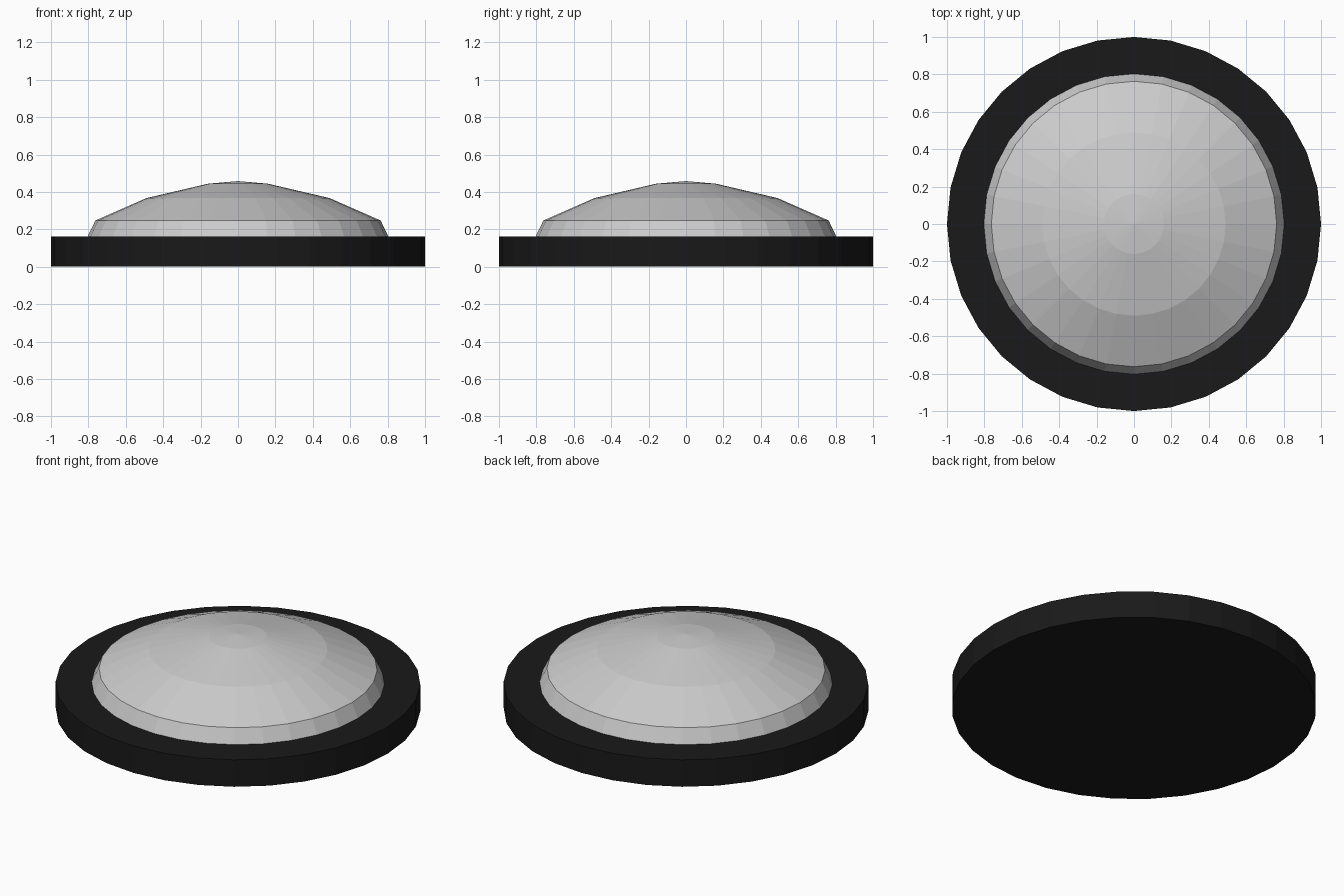
import bpy, bmesh
from math import cos, sin, tau

if "Cube" in bpy.data.objects:
    bpy.data.objects.remove(bpy.data.objects["Cube"])

SIDES = 32


def lathe(name, profile):
    """Revolve (radius, z) points around z; radius 0 makes a single pole vertex."""
    bm = bmesh.new()
    rings = []
    for r, z in profile:
        if r == 0:
            rings.append([bm.verts.new((0, 0, z))] * SIDES)
        else:
            rings.append([bm.verts.new((r * cos(tau * i / SIDES), r * sin(tau * i / SIDES), z))
                          for i in range(SIDES)])
    for low, high in zip(rings, rings[1:]):
        for i in range(SIDES):
            j = (i + 1) % SIDES
            corners = list(dict.fromkeys((low[i], low[j], high[j], high[i])))
            bm.faces.new(corners)
    # Flat underside
    bm.faces.new(rings[0][::-1])
    bmesh.ops.recalc_face_normals(bm, faces=bm.faces)
    mesh = bpy.data.meshes.new(name)
    bm.to_mesh(mesh)
    bm.free()
    obj = bpy.data.objects.new(name, mesh)
    bpy.context.collection.objects.link(obj)
    return obj


# Black base disc
base = lathe("base_disc", [(1, 0), (1, 0.163), (0, 0.163)])
black = bpy.data.materials.new("black")
black.diffuse_color = (0.01, 0.01, 0.01, 1)
black.use_nodes = True
black.node_tree.nodes["Principled BSDF"].inputs["Base Color"].default_value = black.diffuse_color
base.data.materials.append(black)

# Grey faceted dome, sunk slightly into the base
lathe("dome", [(0.807, 0.155), (0.763, 0.247), (0.49, 0.367), (0.16, 0.444), (0, 0.458)])
